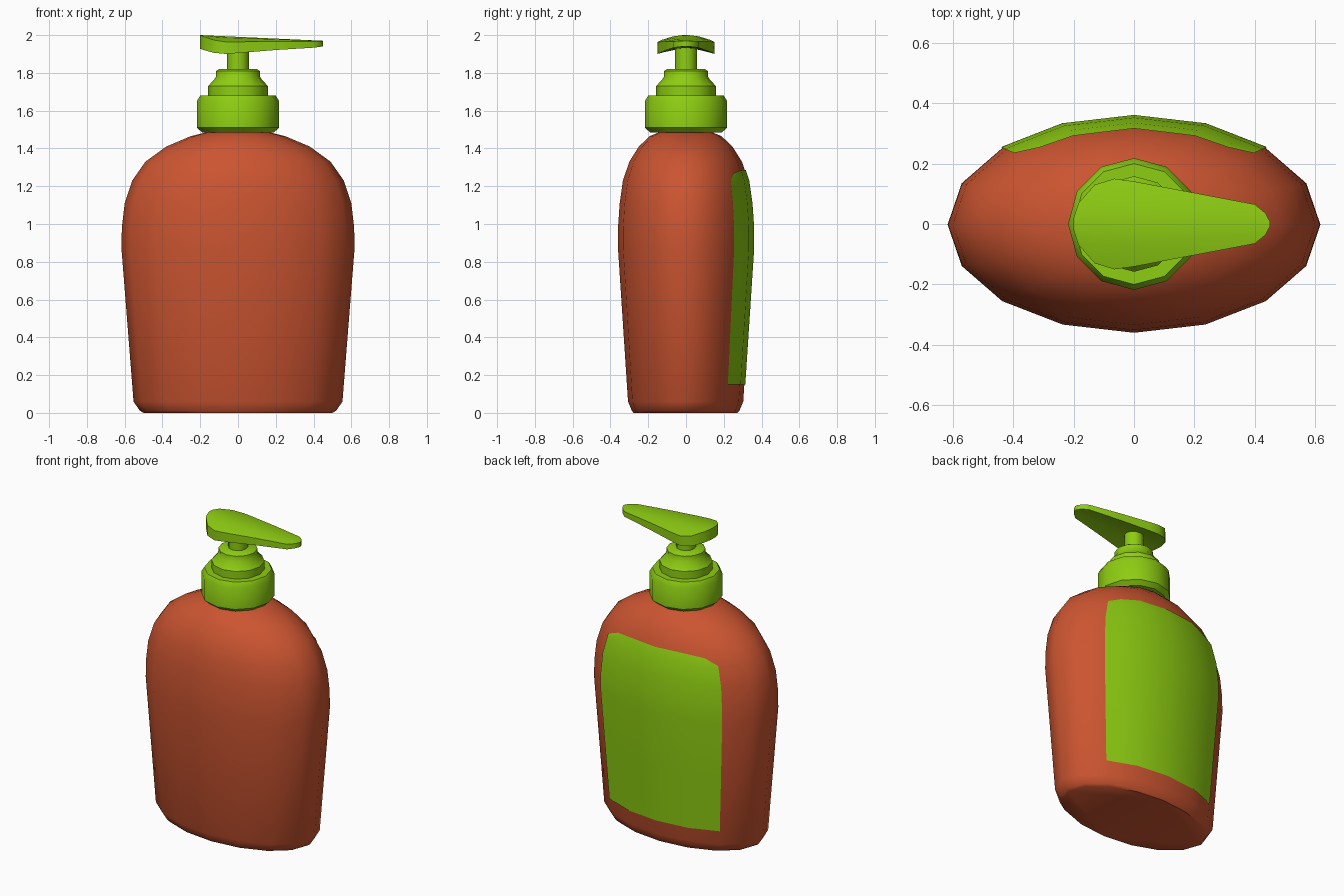
import bpy, bmesh, math

if "Cube" in bpy.data.objects:
    bpy.data.objects.remove(bpy.data.objects["Cube"])

def material(name, color):
    m = bpy.data.materials.new(name)
    m.diffuse_color = color
    m.use_nodes = True
    m.node_tree.nodes["Principled BSDF"].inputs["Base Color"].default_value = m.diffuse_color
    return m

RED = material("bottle_red", (0.60, 0.09, 0.03, 1))
GREEN = material("pump_green", (0.27, 0.61, 0.006, 1))

def loft(name, rows, mat, closed=True, caps=True, angle=40, recalc=True):
    """Bridge rows of points into a surface."""
    bm = bmesh.new()
    vr = [[bm.verts.new(p) for p in row] for row in rows]
    n = len(vr[0])
    for a, b in zip(vr, vr[1:]):
        for i in range(n if closed else n - 1):
            j = (i + 1) % n
            bm.faces.new((a[i], a[j], b[j], b[i]))
    if caps:
        bm.faces.new(vr[0][::-1])
        bm.faces.new(vr[-1])
    if recalc:
        bmesh.ops.recalc_face_normals(bm, faces=bm.faces)
    me = bpy.data.meshes.new(name)
    bm.to_mesh(me)
    bm.free()
    me.materials.append(mat)
    ob = bpy.data.objects.new(name, me)
    bpy.context.collection.objects.link(ob)
    bpy.ops.object.select_all(action='DESELECT')
    ob.select_set(True)
    bpy.context.view_layer.objects.active = ob
    bpy.ops.object.shade_smooth_by_angle(angle=math.radians(angle))
    return ob

def ellipse(a, b, z, n, cy=0.0):
    return [(a * math.cos(2 * math.pi * i / n), cy + b * math.sin(2 * math.pi * i / n), z)
            for i in range(n)]

# Bottle: oval rings (half width, half depth, height)
PROFILE = [(0.50, 0.275, 0.0), (0.52, 0.285, 0.012), (0.553, 0.305, 0.06),
           (0.617, 0.358, 0.87), (0.615, 0.358, 0.98), (0.60, 0.349, 1.11),
           (0.56, 0.332, 1.23), (0.49, 0.298, 1.33), (0.38, 0.248, 1.41),
           (0.25, 0.19, 1.465), (0.15, 0.13, 1.49)]
CY = -0.002
loft("bottle", [ellipse(a, b, z, 16, CY) for a, b, z in PROFILE], RED, angle=45)

# Back label: strip of the bottle surface, lifted slightly
def on_bottle(step, z, lift=0.005):
    for (a0, b0, z0), (a1, b1, z1) in zip(PROFILE, PROFILE[1:]):
        if z0 <= z <= z1:
            t = (z - z0) / (z1 - z0)
            a, b = a0 + t * (a1 - a0) + lift, b0 + t * (b1 - b0) + lift
            break
    k = min(math.floor(step), 15)
    f = step - k
    p, q = [(a * math.cos(s * math.pi / 8), b * math.sin(s * math.pi / 8)) for s in (k, k + 1)]
    return (p[0] + f * (q[0] - p[0]), CY + p[1] + f * (q[1] - p[1]), z)

half = [(2, 1.235), (2.38, 1.27), (3, 1.285)]
columns = half + [(4, 1.285)] + [(8 - s, z) for s, z in reversed(half)]
levels = [0.15, 0.5, 0.87, 0.98, 1.11, 1.23]
loft("label", [[on_bottle(s, z) for z in levels + [top]] for s, top in columns][::-1],
     GREEN, closed=False, caps=False, angle=45, recalc=False)
label = bpy.data.objects["label"]
if sum(p.normal.y for p in label.data.polygons) < 0:
    label.data.flip_normals()

# Pump collar: stepped twelve-sided cap
COLLAR = [(0.19, 1.485), (0.218, 1.51), (0.218, 1.65), (0.20, 1.68), (0.158, 1.68),
          (0.158, 1.73), (0.118, 1.775), (0.116, 1.81), (0.10, 1.82)]
loft("pump_collar", [ellipse(r, r, z, 12) for r, z in COLLAR], GREEN)

# Pump stem
loft("pump_stem", [ellipse(0.058, 0.058, z, 12) for z in (1.80, 1.945)], GREEN)

# Pump head: drooping tapered spout (x, half width)
rows = []
for x, w in [(-0.20, 0.02), (-0.183, 0.07), (-0.13, 0.13), (-0.065, 0.15), (0.0, 0.141),
             (0.2, 0.103), (0.4, 0.065), (0.435, 0.036), (0.45, 0.008)]:
    t = (x + 0.2) / 0.65
    top, thick = 2.0 - 0.03 * t, 0.072 - 0.042 * t
    ys = [w * s for s in (-1, -0.5, 0, 0.5, 1)]
    droop = [0.03 * (y / 0.15) ** 2 for y in ys]
    upper = [(x, y, top - d) for y, d in zip(ys, droop)]
    lower = [(x, y, top - thick - d) for y, d in zip(ys, droop)]
    rows.append(upper + lower[::-1])
loft("pump_head", rows, GREEN)
